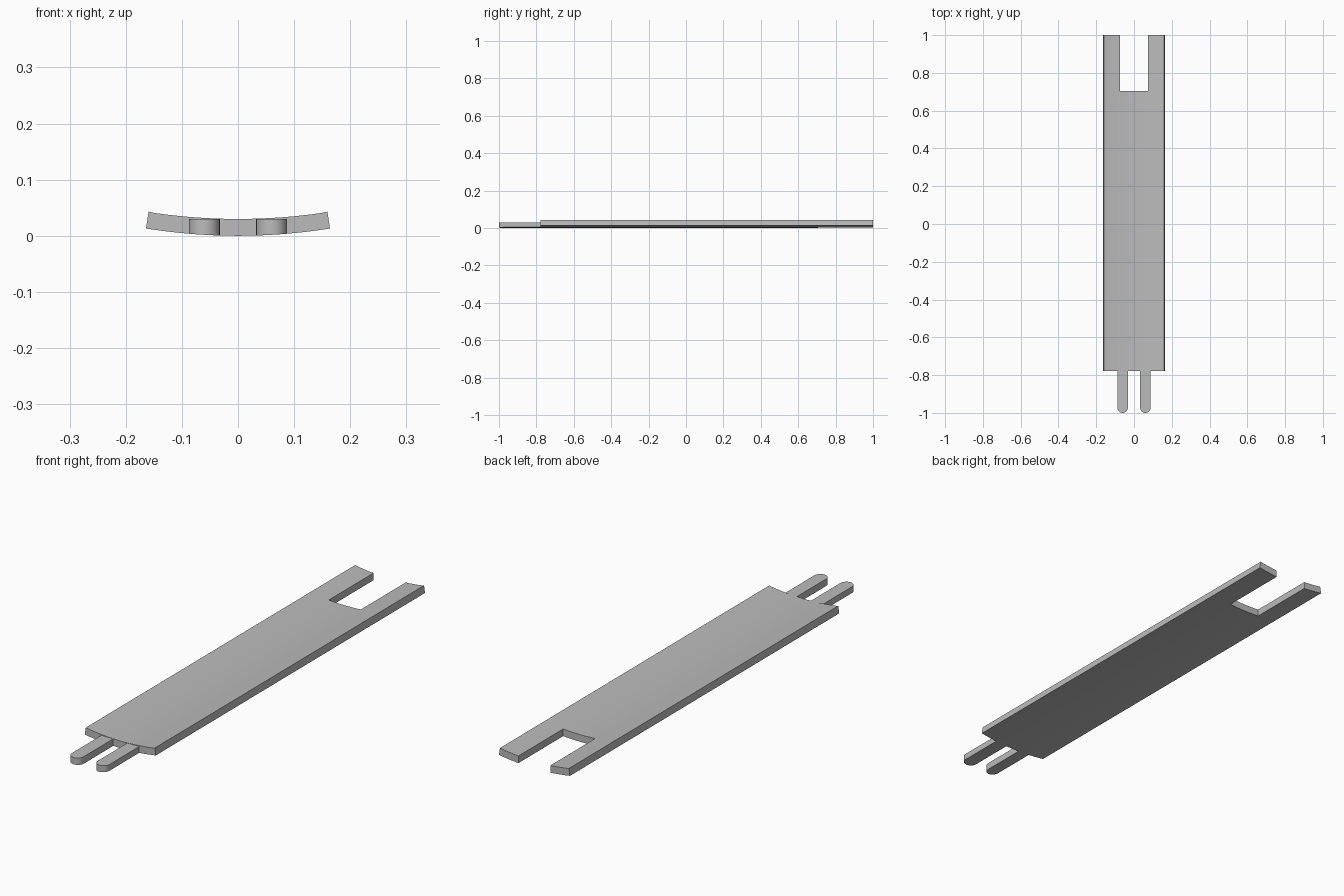
import bpy
import math

cube = bpy.data.objects.get("Cube")
if cube:
    bpy.data.objects.remove(cube, do_unlink=True)

HALF_WIDTH, THICK, RADIUS = 0.164, 0.03, 1.04
FRONT, NOTCH_Y, BACK = -0.777, 0.705, 1.0
NOTCH_X = 0.074
PIN_X, PIN_R = 0.06, 0.0275

grey = bpy.data.materials.new("light grey")
grey.use_nodes = True
colour = (0.5, 0.5, 0.5, 1)
grey.diffuse_color = colour
grey.node_tree.nodes["Principled BSDF"].inputs["Base Color"].default_value = colour


def spread(a, b, n):
    return [a + (b - a) * i / n for i in range(n + 1)]


def arc(x):
    """Height of the curved underside."""
    return RADIUS - math.sqrt(RADIUS ** 2 - x * x)


def slab(name, cells, top):
    """Thicken plan-view quads from the curved underside up to top(x, y)."""
    index, verts, edges, faces = {}, [], {}, []

    def pair(p):
        key = (round(p[0], 5), round(p[1], 5))
        if key not in index:
            index[key] = len(verts)
            verts.extend([(*p, arc(p[0])), top(*p)])
        return index[key]

    for cell in cells:
        ring = list(dict.fromkeys(pair(p) for p in cell))
        faces += [ring[::-1], [i + 1 for i in ring]]
        for a, b in zip(ring, ring[1:] + ring[:1]):
            edges[(a, b)] = True
    # walls along the open outline
    faces += [(a, b, b + 1, a + 1) for a, b in edges if (b, a) not in edges]
    mesh = bpy.data.meshes.new(name)
    mesh.from_pydata(verts, [], faces)
    mesh.materials.append(grey)
    obj = bpy.data.objects.new(name, mesh)
    bpy.context.collection.objects.link(obj)
    bpy.ops.object.select_all(action="DESELECT")
    obj.select_set(True)
    bpy.context.view_layer.objects.active = obj
    bpy.ops.object.shade_smooth_by_angle(angle=math.radians(30))


# Curved strip with a square notch at the back
xs = (spread(-HALF_WIDTH, -NOTCH_X, 6) + spread(-NOTCH_X, NOTCH_X, 8)[1:]
      + spread(NOTCH_X, HALF_WIDTH, 6)[1:])
cells = []
for x0, x1 in zip(xs, xs[1:]):
    for y0, y1 in ((FRONT, NOTCH_Y), (NOTCH_Y, BACK)):
        if y0 == FRONT or abs(x0 + x1) / 2 > NOTCH_X:
            cells.append([(x0, y0), (x1, y0), (x1, y1), (x0, y1)])


def strip_top(x, y):
    # outer edges are cut square to the curve
    lean = THICK * x / RADIUS if abs(x) > HALF_WIDTH - 0.001 else 0
    return (x - lean, y, arc(x) + THICK)


slab("curved_strip", cells, strip_top)

# Two flat-topped pins with round tips at the front
for side, name in ((1, "left_pin"), (-1, "right_pin")):
    tip = [(side * PIN_X - PIN_R * math.cos(a),
            -1 + PIN_R - PIN_R * math.sin(a)) for a in spread(0, math.pi, 16)]
    cells = [[p, q, (q[0], FRONT), (p[0], FRONT)] for p, q in zip(tip, tip[1:])]
    slab(name, cells, lambda x, y: (x, y, THICK))
